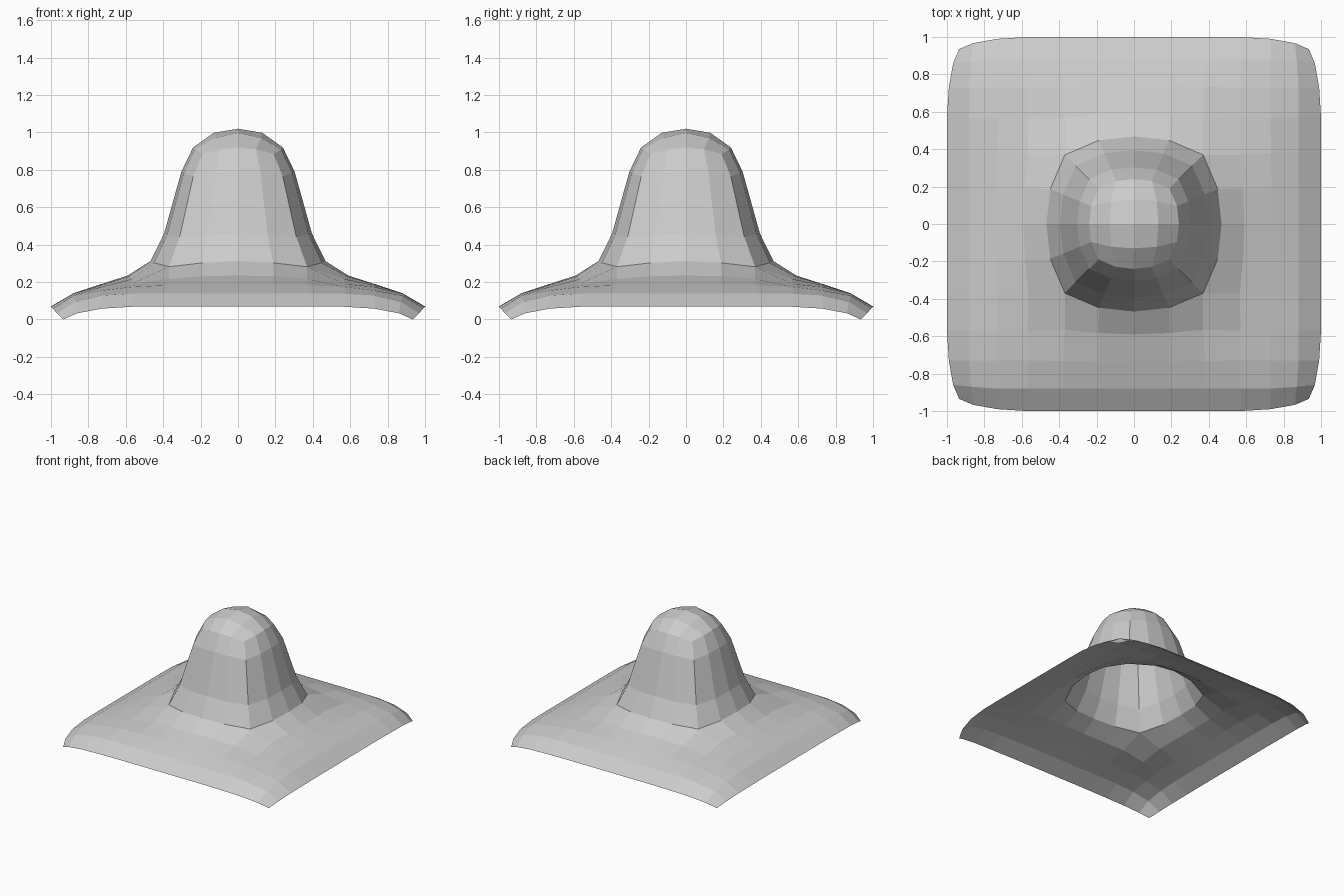
import bpy, bmesh

if "Cube" in bpy.data.objects:
    bpy.data.objects.remove(bpy.data.objects["Cube"])

# Square grid of 13 x 13 points, described ring by ring from the centre out.
# Each ring lists one eighth: (radius, offset along the side, height),
# from the middle of a side to its corner.
def dome_ring(r, z, drop):
    return [(r, 0, z), (r * .957, r * .4, z - drop * .3), (r * .79, r * .79, z - drop)]

# dome: tip, cap ring, then the wall rings down to the flare
tip = [(0, 0, 1.02)]
cap = [(.13, 0, .998), (.122, .122, .97)]
wall = [dome_ring(.24, .92, .035), dome_ring(.303, .79, .025),
        dome_ring(.395, .46, .02), dome_ring(.468, .312, .03)]

# brim: rings from the flare out to the turned-down rounded edge
brim = [
    [(.59, 0, .235), (.583, .19, .231), (.565, .37, .217), (.57, .57, .19)],
    [(.735, 0, .188), (.735, .19, .187), (.732, .38, .183), (.73, .57, .174), (.73, .73, .155)],
    [(.88, 0, .14), (.88, .19, .14), (.88, .38, .14), (.88, .57, .138), (.88, .73, .128), (.87, .87, .095)],
    [(1, 0, .07), (1, .19, .07), (1, .38, .07), (1, .57, .068), (.99, .73, .058),
     (.967, .86, .033), (.935, .935, 0)],
]


def full_ring(eighth):
    """Mirror one eighth into a closed ring, split into four sides."""
    side = [(r, -s, z) for r, s, z in eighth[:0:-1]] + eighth
    sides = []
    for _ in range(4):
        sides.append(side)
        side = [(-y, x, z) for x, y, z in side]
    return sides


bm = bmesh.new()


def add_ring(eighth):
    rows = [[bm.verts.new(p) for p in side[:-1]] for side in full_ring(eighth)]
    return [rows[i] + [rows[(i + 1) % 4][0]] for i in range(4)]


def join(inner, outer):
    """Connect two rings; a longer outer side gets a corner quad."""
    for i in range(4):
        a, b = inner[i], outer[i]
        if len(a) == len(b):
            for k in range(len(a) - 1):
                bm.faces.new((a[k], b[k], b[k + 1], a[k + 1]))
        else:
            for k in range(len(a) - 1):
                bm.faces.new((a[k], b[k + 1], b[k + 2], a[k + 1]))
            bm.faces.new((a[-1], b[-2], b[-1], outer[(i + 1) % 4][1]))


# dome tip and cap
centre = bm.verts.new(tip[0])
ring = add_ring(cap)
for i in range(4):
    bm.faces.new((centre, ring[i][1], ring[i][2], ring[(i + 1) % 4][1]))

# dome wall and brim
for eighth in wall + brim:
    nxt = add_ring(eighth)
    join(ring, nxt)
    ring = nxt

bmesh.ops.recalc_face_normals(bm, faces=bm.faces)
if sum(f.normal.z for f in bm.faces) < 0:
    bmesh.ops.reverse_faces(bm, faces=bm.faces)

mesh = bpy.data.meshes.new("domed_brim")
bm.to_mesh(mesh)
bm.free()
obj = bpy.data.objects.new("domed_brim", mesh)
bpy.context.collection.objects.link(obj)
